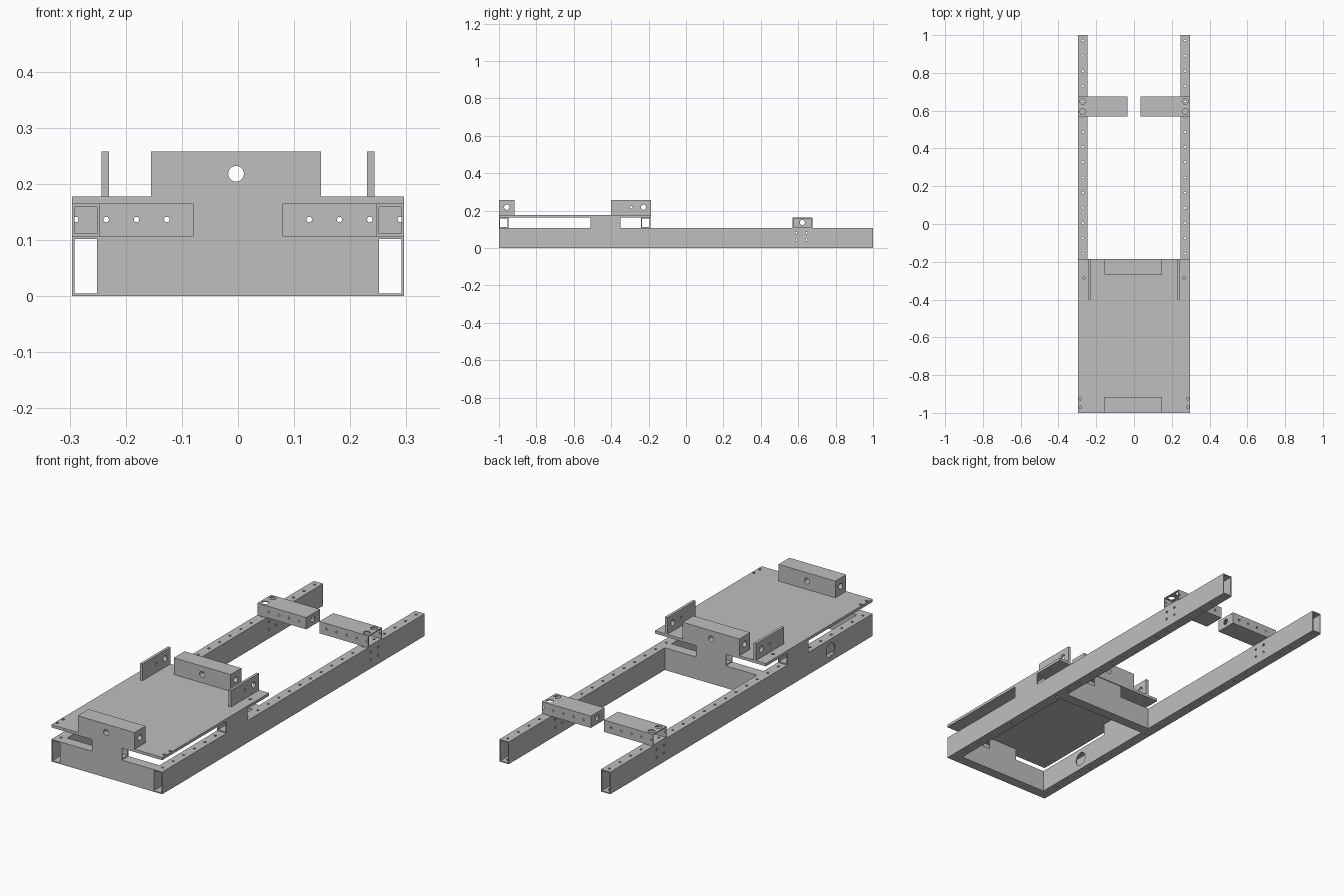
import bpy, bmesh, math
from mathutils import Vector, Matrix

if "Cube" in bpy.data.objects:
    bpy.data.objects.remove(bpy.data.objects["Cube"])

steel = bpy.data.materials.new("steel_grey")
steel.diffuse_color = (0.52, 0.52, 0.52, 1)
steel.use_nodes = True
steel.node_tree.nodes["Principled BSDF"].inputs["Base Color"].default_value = steel.diffuse_color

RAIL_H, DECK_Z, DECK_T, TOP = 0.107, 0.164, 0.1775, 0.258
WALL = 0.005


def finish(name, bm):
    bmesh.ops.recalc_face_normals(bm, faces=bm.faces)
    me = bpy.data.meshes.new(name)
    bm.to_mesh(me)
    bm.free()
    me.materials.append(steel)
    ob = bpy.data.objects.new(name, me)
    bpy.context.collection.objects.link(ob)
    return ob


def box(name, lo, hi):
    bm = bmesh.new()
    bmesh.ops.create_cube(bm, size=1)
    for v in bm.verts:
        v.co = Vector([lo[i] if v.co[i] < 0 else hi[i] for i in range(3)])
    return finish(name, bm)


def tube(name, lo, hi, axis, wall=WALL):
    """Rectangular hollow section, open at both ends along axis."""
    a, b = [i for i in range(3) if i != axis]
    bm = bmesh.new()
    rings = []
    for end in (lo[axis], hi[axis]):
        for w in (0, wall):
            ring = []
            for sa, sb in ((0, 0), (1, 0), (1, 1), (0, 1)):
                co = [0, 0, 0]
                co[axis] = end
                co[a] = hi[a] - w if sa else lo[a] + w
                co[b] = hi[b] - w if sb else lo[b] + w
                ring.append(bm.verts.new(co))
            rings.append(ring)
    o0, i0, o1, i1 = rings
    for p, q in ((o0, o1), (i0, i1), (o0, i0), (o1, i1)):
        for k in range(4):
            n = (k + 1) % 4
            bm.faces.new((p[k], p[n], q[n], q[k]))
    return finish(name, bm)


def drill(ob, axis, holes, depth):
    """Cut round holes (centre, radius) of given length along one axis."""
    rot = (Matrix.Rotation(math.pi / 2, 4, 'Y'),
           Matrix.Rotation(math.pi / 2, 4, 'X'), Matrix())[axis]
    bm = bmesh.new()
    for c, r in holes:
        bmesh.ops.create_cone(bm, cap_ends=True, segments=24 if r > 0.01 else 10,
                              radius1=r, radius2=r, depth=depth,
                              matrix=Matrix.Translation(c) @ rot)
    cutter = finish("cutter", bm)
    cutter.hide_render = True
    mod = ob.modifiers.new("holes", 'BOOLEAN')
    mod.operation, mod.solver, mod.object = 'DIFFERENCE', 'EXACT', cutter
    bpy.context.view_layer.objects.active = ob
    bpy.ops.object.modifier_apply(modifier=mod.name)
    bpy.data.objects.remove(cutter)


def span(s, a, b):
    return (min(s * a, s * b), max(s * a, s * b))


for s, side in ((-1, "left"), (1, "right")):
    # long rails with a row of holes along the top
    x0, x1 = span(s, 0.246, 0.296)
    rail = tube(side + "_rail", (x0, -1, 0), (x1, 1, RAIL_H), 1)
    drill(rail, 2, [((s * 0.271, 0.971 - 0.0805 * i, 0.05), 0.006) for i in range(25)], 0.4)
    side_holes = [((s * 0.271, y, z), 0.006) for y in (0.59, 0.645) for z in (0.042, 0.08)]
    if s < 0:
        side_holes.append(((s * 0.271, -0.68, 0.0535), 0.033))
    drill(rail, 0, side_holes, 0.2)

    # short spacers between rail and deck
    tube(side + "_spacer", (x0, -0.51, RAIL_H), (x1, -0.35, DECK_Z), 1)

    # rear support arms, capped at the inner end
    a0, a1 = span(s, 0.035, 0.296)
    arm = tube(side + "_arm", (a0, 0.57, RAIL_H), (a1, 0.675, DECK_Z), 0)
    drill(arm, 2, [((s * 0.271, y, DECK_Z), 0.016) for y in (0.595, 0.65)], 0.04)
    drill(arm, 2, [((s * 0.271, y, RAIL_H), 0.006) for y in (0.595, 0.65)], 0.04)
    drill(arm, 1, [((s * (0.073 + 0.054 * i), 0.62, 0.1365), 0.005) for i in range(5)], 0.3)
    c0, c1 = span(s, 0.0352, 0.040)
    cap = box(side + "_arm_cap", (c0, 0.574, RAIL_H + 0.004), (c1, 0.671, DECK_Z - 0.004))
    drill(cap, 0, [((s * 0.037, 0.622, 0.1365), 0.014)], 0.1)

    # upright side brackets on the deck
    b0, b1 = span(s, 0.23, 0.243)
    bracket = box(side + "_bracket", (b0, -0.4, DECK_T), (b1, -0.186, TOP))
    drill(bracket, 0, [((s * 0.236, -0.227, 0.218), 0.014),
                       ((s * 0.236, -0.293, 0.218), 0.007)], 0.1)

# cross beams, centre spacers and drilled blocks at both ends of the deck
for end, y0, y1, k0, k1 in (("front", -1, -0.95, -1, -0.917),
                            ("rear", -0.24, -0.19, -0.268, -0.186)):
    tube(end + "_cross_beam", (-0.246, y0, 0), (0.246, y1, RAIL_H), 0)
    tube(end + "_centre_spacer", (-0.08, y0, RAIL_H), (0.08, y1, DECK_Z), 0)
    block = box(end + "_block", (-0.155, k0, DECK_T), (0.148, k1, TOP))
    mid = (k0 + k1) / 2
    drill(block, 1, [((-0.0035, mid, 0.218), 0.014)], 0.3)
    drill(block, 0, [((0, mid, 0.218), 0.014)], 0.6)

# deck plate
deck = box("deck", (-0.296, -1, DECK_Z), (0.296, -0.186, DECK_T))
drill(deck, 2, [((s * x, y, 0.17), 0.007) for s in (-1, 1)
                for x, y in ((0.285, -0.97), (0.285, -0.925), (0.265, -0.285))], 0.1)
